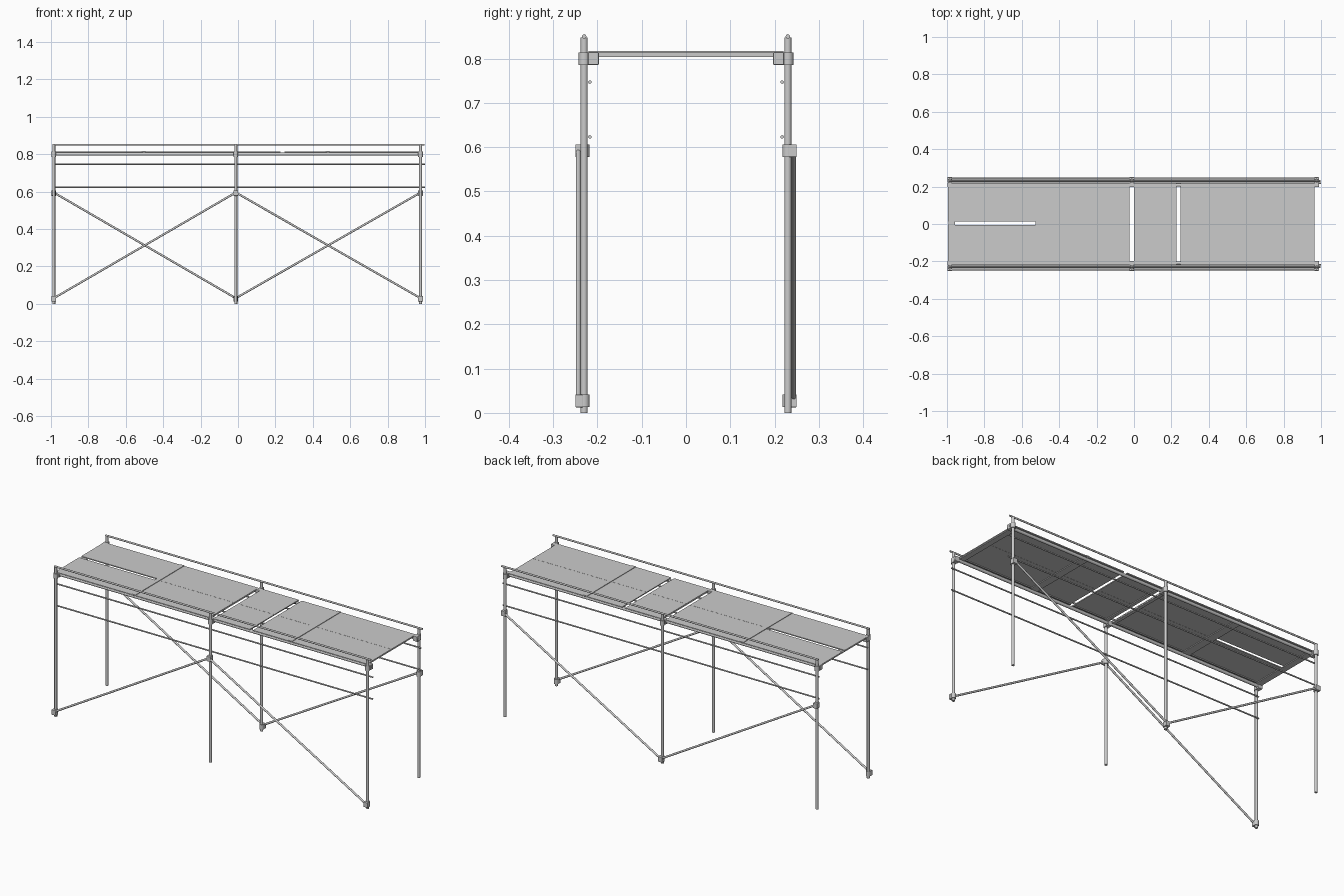
import bpy
from math import pi
from mathutils import Vector

if "Cube" in bpy.data.objects:
    bpy.data.objects.remove(bpy.data.objects["Cube"])

POSTS = (-0.985, -0.012, 0.976)
PY = 0.23        # post line
LY = 0.208       # ledger line
BY = 0.243       # brace line


def smooth(o):
    bpy.context.view_layer.objects.active = o
    o.select_set(True)
    bpy.ops.object.shade_smooth_by_angle()
    o.select_set(False)


def tube(name, a, b, r, n=16):
    a, b = Vector(a), Vector(b)
    d = b - a
    bpy.ops.mesh.primitive_cylinder_add(vertices=n, radius=r, depth=d.length, location=(a + b) / 2)
    o = bpy.context.object
    o.name = name
    o.rotation_euler = d.to_track_quat('Z', 'Y').to_euler()
    smooth(o)
    return o


def box(name, x0, x1, y0, y1, z0, z1, bevel=0):
    bpy.ops.mesh.primitive_cube_add(size=1, location=((x0 + x1) / 2, (y0 + y1) / 2, (z0 + z1) / 2))
    o = bpy.context.object
    o.name = name
    o.scale = (x1 - x0, y1 - y0, z1 - z0)
    bpy.ops.object.transform_apply(location=False, rotation=False, scale=True)
    if bevel:
        m = o.modifiers.new("bevel", 'BEVEL')
        m.width = bevel
        m.segments = 2
    return o


def clamp(name, x, s, z, y_in, y_out):
    # collar around the post plus a block that grips the second tube
    tube(name + "_collar", (x, s * PY, z - 0.014), (x, s * PY, z + 0.014), 0.0125)
    y0, y1 = sorted((s * y_in, s * y_out))
    box(name + "_block", x - 0.013, x + 0.013, y0, y1, z - 0.0145, z + 0.0145, 0.002)


for s, side in ((-1, "front"), (1, "back")):
    # standing posts with ledger clamps
    for x in POSTS:
        tube(side + "_post", (x, s * PY, 0), (x, s * PY, 0.848), 0.008)
        clamp(side + "_ledger_clamp", x, s, 0.8, 0.197, 0.221)

    # ledger, handrail and two thin rails
    tube(side + "_ledger", (-0.993, s * LY, 0.8), (0.99, s * LY, 0.8), 0.0085)
    tube(side + "_handrail", (-0.993, s * PY, 0.85), (0.998, s * PY, 0.85), 0.005)
    for z in (0.747, 0.623):
        tube(side + "_thin_rail", (-0.99, s * 0.217, z), (1.0, s * 0.217, z), 0.004, 12)

    # diagonal braces zigzag, opposite phase front and back
    zs = (0.03, 0.595, 0.03) if s < 0 else (0.595, 0.03, 0.595)
    pts = [(x, s * BY, z) for x, z in zip(POSTS, zs)]
    for a, b in zip(pts, pts[1:]):
        tube(side + "_brace", a, b, 0.0055)
    for x, z in zip(POSTS, zs):
        clamp(side + "_brace_clamp", x, s, z - 0.003, 0.232, 0.25)

# deck panels: x start, x end, inner edges of front and back boards
PANELS = ((-0.995, -0.505, -0.006, 0.014),
          (-0.5, -0.025, -0.0005, 0.0005),
          (0.0, 0.228, -0.0005, 0.0005),
          (0.248, 0.478, -0.0005, 0.0005),
          (0.483, 0.964, -0.0005, 0.0005))
for x0, x1, yf, yb in PANELS:
    box("deck_board_front", x0, x1, -0.22, yf, 0.8085, 0.814)
    box("deck_board_back", x0, x1, yb, 0.22, 0.8085, 0.814)
    for s in (-1, 1):
        box("deck_edge_stiffener", x0, x1, s * 0.192 - 0.003, s * 0.192 + 0.003, 0.804, 0.809)

# crosswise bearers under the deck
for x0, x1 in ((-0.993, -0.956), (-0.526, -0.48), (-0.045, -0.026),
               (0.001, 0.02), (0.46, 0.503), (0.93, 0.962)):
    box("deck_bearer", x0, x1, -0.2, 0.2, 0.804, 0.809)

# raised joint strips between deck panels
for x in (-0.503, 0.481):
    box("deck_joint_strip", x - 0.012, x + 0.012, -0.22, 0.22, 0.8135, 0.817)
